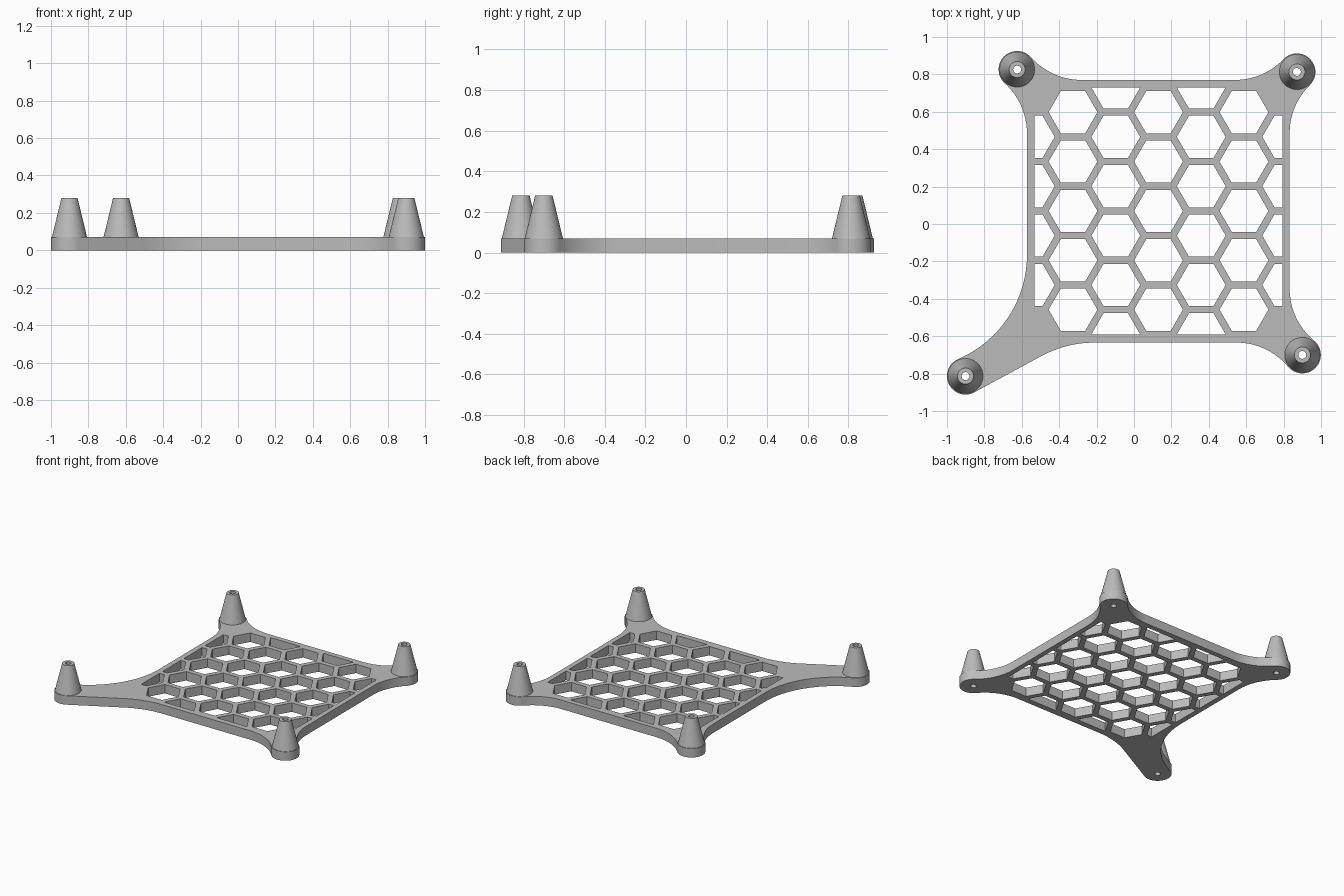
import bpy, bmesh, math

if "Cube" in bpy.data.objects:
    bpy.data.objects.remove(bpy.data.objects["Cube"])

T = 0.07                                   # plate thickness
CX, CY = 0.131, 0.07                       # centre of the grille
XL, XR, YB, YT = -0.572, 0.832, -0.634, 0.77   # outer frame edges
IN_X, IN_Y = 0.662, 0.66                   # grille half sizes
POST_R, BORE = 0.099, 0.021

grey = bpy.data.materials.new("grey plastic")
grey.diffuse_color = (0.5, 0.5, 0.5, 1)
grey.use_nodes = True
grey.node_tree.nodes["Principled BSDF"].inputs["Base Color"].default_value = grey.diffuse_color


def arc(c, r, a0, a1, ccw, n):
    """Points on an arc from angle a0 to a1."""
    d = (a1 - a0) % math.tau
    if not ccw:
        d -= math.tau
    return [(c[0] + r * math.cos(a0 + d * i / n), c[1] + r * math.sin(a0 + d * i / n))
            for i in range(n + 1)]


def toward(a, b):
    return math.atan2(b[1] - a[1], b[0] - a[0])


def circle(c, r, n):
    return [(c[0] + r * math.cos(math.tau * i / n), c[1] + r * math.sin(math.tau * i / n))
            for i in range(n)]


def corner(p, sx, sy, r):
    """Rounded ear around a post, blended into both frame edges, counter-clockwise."""
    X, Y = (XR if sx > 0 else XL), (YT if sy > 0 else YB)
    ox, oy = sx * (p[0] - X), sy * (p[1] - Y)
    dy = math.sqrt((r + POST_R) ** 2 - (r - ox) ** 2)
    dx = math.sqrt((r + POST_R) ** 2 - (r - oy) ** 2)
    side = (X + sx * r, p[1] - sy * dy)
    flat = (p[0] - sx * dx, Y + sy * r)
    a_side = math.atan2(0, -sx)
    a_flat = math.atan2(-sy, 0)
    if sx * sy > 0:
        c1, a1, c2, a2 = side, a_side, flat, a_flat
    else:
        c1, a1, c2, a2 = flat, a_flat, side, a_side
    pts = arc(c1, r, a1, toward(c1, p), False, 16)
    if sx < 0 and sy < 0:                  # long arm: straight lower edge
        s = math.radians(28)
        pts += arc(p, POST_R, toward(p, c1), s - math.pi / 2, True, 24)[1:]
        pts += arc((-0.21, Y - 0.6), 0.6, math.pi / 2 + s, math.pi / 2, False, 12)
    else:
        pts += arc(p, POST_R, toward(p, c1), toward(p, c2), True, 24)[1:]
        pts += arc(c2, r, toward(c2, p), a2, False, 16)[1:]
    return pts


# post position, corner signs, blend radius
corners = [((0.871, 0.813), 1, 1, 0.36), ((-0.625, 0.826), -1, 1, 0.365),
           ((-0.901, -0.813), -1, -1, 0.607), ((0.90, -0.70), 1, -1, 0.36)]

loops = [[pt for c in corners for pt in corner(*c)]]
loops += [circle(c[0], BORE, 32) for c in corners]

# Honeycomb openings, cut off at the frame
PITCH, COL, R = 0.264, 0.2285, 0.1305
rows = {0: 5, 1: 6, 2: 5, 3: 4}
for i in range(-3, 4):
    n = rows[abs(i)]
    for j in range(n):
        c = (CX + i * COL, CY + (j - (n - 1) / 2) * PITCH)
        hexagon = [(min(max(x, CX - IN_X), CX + IN_X), y) for x, y in circle(c, R, 6)
                   if abs(y - CY) < IN_Y + 0.001]
        loops.append(hexagon)

# Plate: filled flat curve with holes, given thickness
cu = bpy.data.curves.new("base_plate", 'CURVE')
cu.dimensions = '2D'
cu.fill_mode = 'BOTH'
cu.extrude = T / 2
for pts in loops:
    sp = cu.splines.new('POLY')
    sp.points.add(len(pts) - 1)
    for q, (x, y) in zip(sp.points, pts):
        q.co = (x, y, 0, 1)
    sp.use_cyclic_u = True
plate = bpy.data.objects.new("base_plate", cu)
bpy.context.collection.objects.link(plate)
bpy.context.view_layer.objects.active = plate
plate.select_set(True)
bpy.ops.object.convert(target='MESH')
plate = bpy.context.object
bm = bmesh.new()
bm.from_mesh(plate.data)
bmesh.ops.translate(bm, verts=bm.verts, vec=(0, 0, T / 2))
bmesh.ops.remove_doubles(bm, verts=bm.verts, dist=1e-5)
bmesh.ops.recalc_face_normals(bm, faces=bm.faces)
bm.to_mesh(plate.data)
bm.free()
parts = [plate]

# Tapered hollow posts standing on the ears
profile = [(0.094, T), (0.043, 0.28), (BORE, 0.28), (BORE, T)]
N = 48
for k, c in enumerate(corners):
    bm = bmesh.new()
    rings = [[bm.verts.new((x, y, z)) for x, y in circle(c[0], r, N)] for r, z in profile]
    for a, b in zip(rings, rings[1:]):
        for i in range(N):
            j = (i + 1) % N
            bm.faces.new((a[i], a[j], b[j], b[i]))
    me = bpy.data.meshes.new(f"post_{k + 1}")
    bm.to_mesh(me)
    bm.free()
    ob = bpy.data.objects.new(me.name, me)
    bpy.context.collection.objects.link(ob)
    parts.append(ob)

for ob in parts:
    ob.data.materials.clear()
    ob.data.materials.append(grey)
    bpy.ops.object.select_all(action='DESELECT')
    ob.select_set(True)
    bpy.context.view_layer.objects.active = ob
    bpy.ops.object.shade_smooth_by_angle(angle=math.radians(30))
